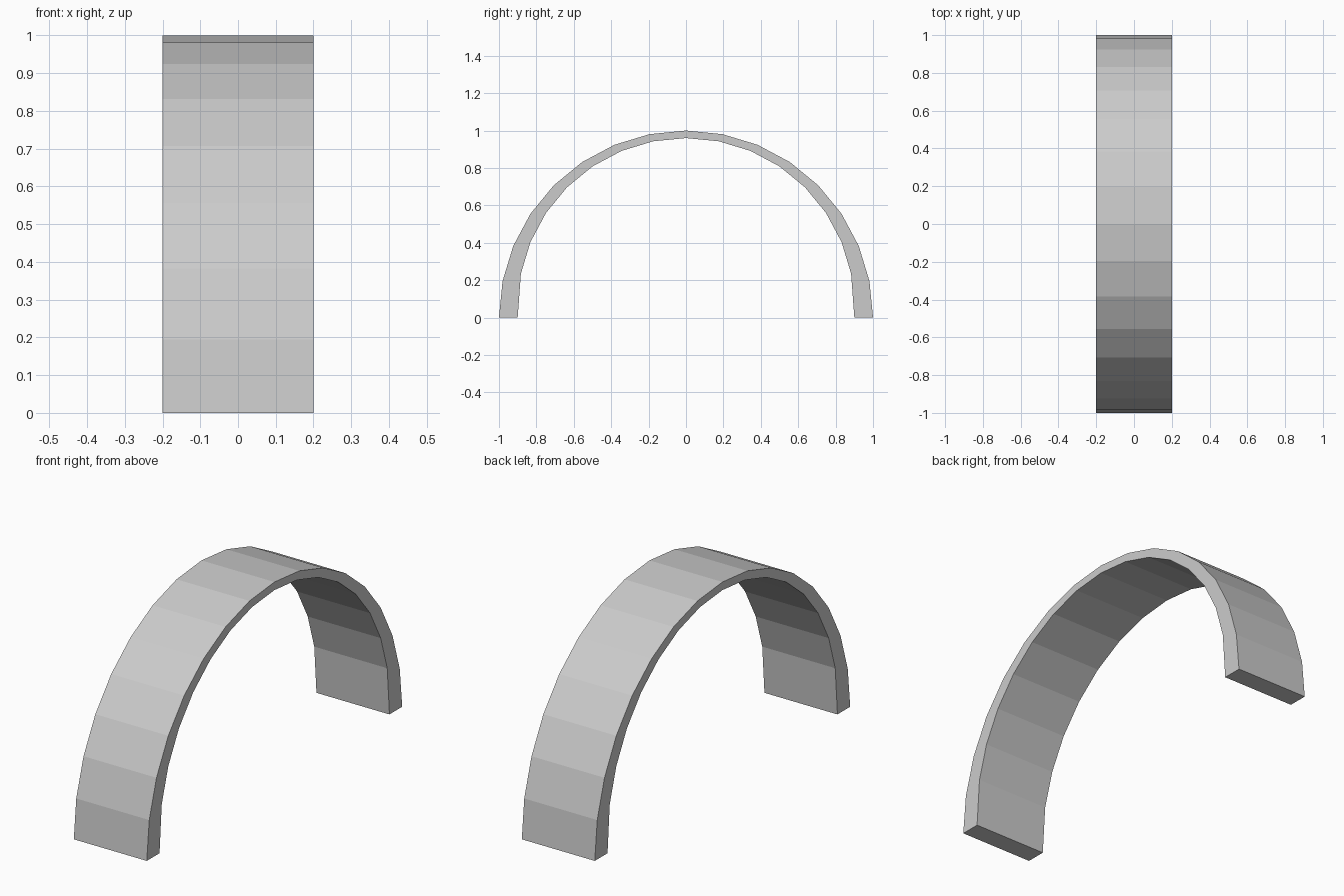
import bpy, bmesh
from math import sin, cos, pi

if "Cube" in bpy.data.objects:
    bpy.data.objects.remove(bpy.data.objects["Cube"])

SEGMENTS = 16
HALF_WIDTH = 0.2


def arc(radius, lift):
    """Half circle in the YZ plane, raised by lift but with its feet on the ground."""
    points = []
    for i in range(SEGMENTS + 1):
        a = pi * i / SEGMENTS
        z = radius * sin(a) + lift if 0 < i < SEGMENTS else 0.0
        points.append((radius * cos(a), z))
    return points


outer = arc(1.0, 0.0)
inner = arc(0.9, 0.06)  # raised inner arc makes the crown thinner than the feet

# Arch band: quad strip profile extruded across its width
bm = bmesh.new()
o = [bm.verts.new((-HALF_WIDTH, y, z)) for y, z in outer]
n = [bm.verts.new((-HALF_WIDTH, y, z)) for y, z in inner]
for i in range(SEGMENTS):
    bm.faces.new((o[i], o[i + 1], n[i + 1], n[i]))
ext = bmesh.ops.extrude_face_region(bm, geom=bm.faces[:], use_keep_orig=True)
moved = [v for v in ext["geom"] if isinstance(v, bmesh.types.BMVert)]
bmesh.ops.translate(bm, verts=moved, vec=(2 * HALF_WIDTH, 0, 0))
bmesh.ops.recalc_face_normals(bm, faces=bm.faces[:])

mesh = bpy.data.meshes.new("arch_band")
bm.to_mesh(mesh)
bm.free()
arch = bpy.data.objects.new("arch_band", mesh)
bpy.context.collection.objects.link(arch)
